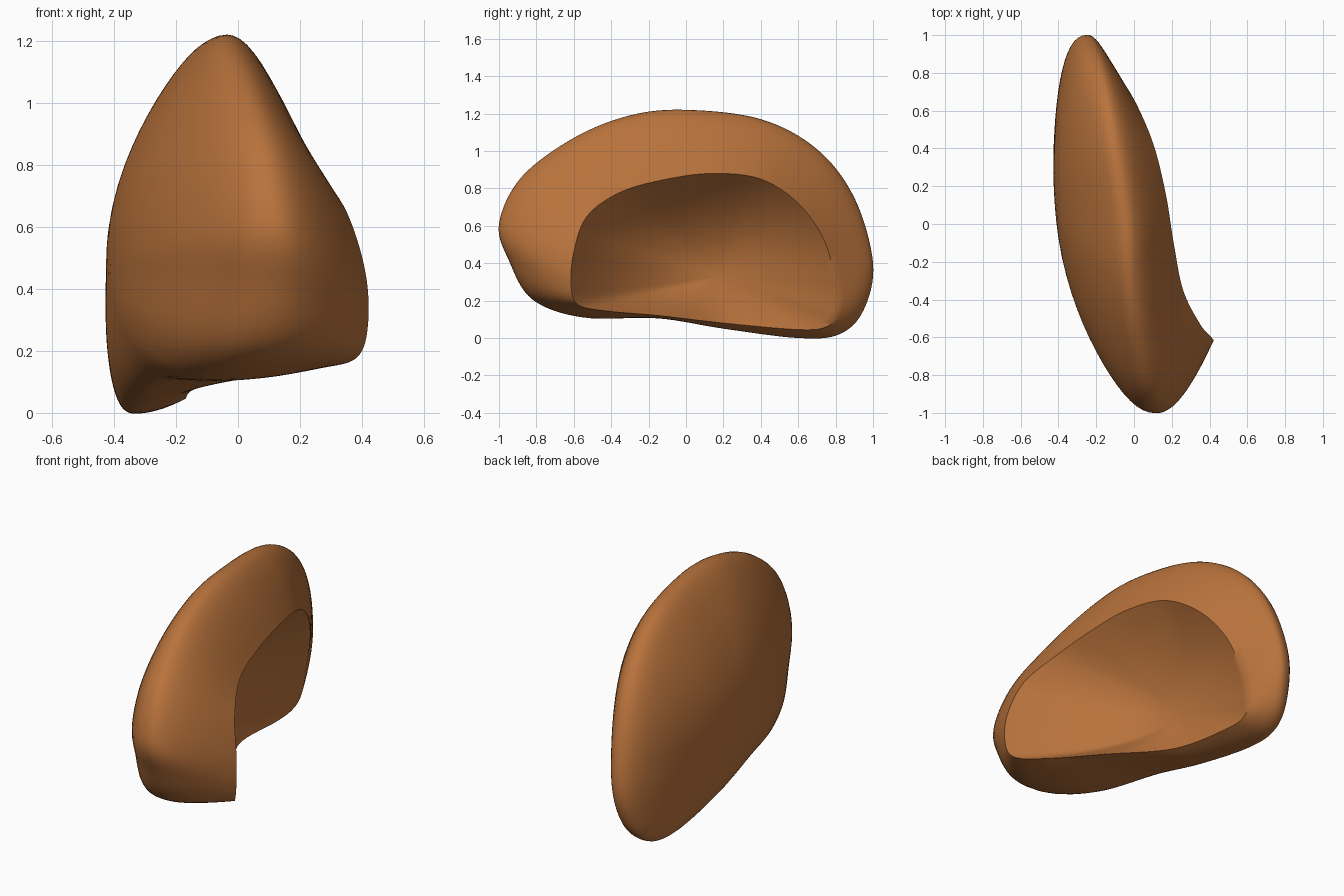
import bpy, bmesh, math
from mathutils import Vector

if "Cube" in bpy.data.objects:
    bpy.data.objects.remove(bpy.data.objects["Cube"])

# Paired control points: outer silhouette (x, y, z) and opening rim (x, y, z)
KEYS = [
    ((-.04, 0, 1.22), (.17, .15, .88)), ((-.10, .40, 1.17), (.11, .40, .85)),
    ((-.15, .70, 1.01), (.03, .60, .72)), ((-.20, .90, .75), (-.05, .74, .52)),
    ((-.24, 1, .40), (-.12, .80, .28)), ((-.28, .95, .15), (-.15, .80, .13)),
    ((-.32, .82, .02), (-.17, .75, .06)), ((-.33, .60, 0), (-.17, .60, .045)),
    ((-.28, .20, .05), (-.13, .20, .08)), ((-.20, -.15, .105), (.08, -.15, .12)),
    ((-.02, -.55, .11), (.27, -.43, .145)), ((.09, -.82, .205), (.385, -.58, .18)),
    ((.13, -.945, .41), (.42, -.615, .29)), ((.12, -1, .61), (.41, -.60, .46)),
    ((.08, -.88, .86), (.35, -.53, .65)), ((.02, -.60, 1.07), (.26, -.35, .78)),
    ((-.02, -.30, 1.19), (.21, -.10, .85)),
]
OUT_POLE = Vector((0, .1, .45))
IN_POLE = Vector((-.19, .18, .33))
STEPS = 8


def smooth_loop(points):
    """Closed Catmull-Rom curve through the points."""
    pts, n, out = [Vector(p) for p in points], len(points), []
    for i in range(n):
        a, b, c, d = (pts[(i + k) % n] for k in (-1, 0, 1, 2))
        for s in range(STEPS):
            t = s / STEPS
            out.append(.5 * (2*b + (c-a)*t + (2*a-5*b+4*c-d)*t*t + (3*b-a-3*c+d)*t**3))
    return out


def shell_x(y, z):
    """Depth of the domed back, sloping toward the front and the top."""
    return -.43 + .12 * min(0, y - .4)**2 + .3 * max(0, z - .5)**2


edge = smooth_loop([k[0] for k in KEYS])
rim = smooth_loop([k[1] for k in KEYS])
rings = []

# Domed outer shell, fuller toward the bottom
for i in range(1, 19):
    s = math.sin(math.pi / 2 * i / 18)
    ring = []
    for c in edge:
        p, e = OUT_POLE.lerp(c, s), 2.6 - .45 * c.z
        p.x = c.x + (shell_x(p.y, p.z) - c.x) * max(0, 1 - s**e)**(1 / e)
        ring.append(p)
    rings.append(ring)

# Rounded band from the silhouette to the opening rim
for i in range(1, 11):
    t = i / 10
    ring = []
    for c, d in zip(edge, rim):
        h = c + Vector(((d.x - c.x) * .44, 0, 0))
        ring.append(c * (1-t)**2 + h * 2*t*(1-t) + d * t*t)
    rings.append(ring)

# Hollow: a shallow bowl that slopes in from the rim
for i in range(1, 16):
    t = i / 16
    ring = []
    for d in rim:
        p = d.lerp(IN_POLE, t)
        p.x = d.x + (IN_POLE.x - d.x) * (1 - (1-t)**2)
        ring.append(p)
    rings.append(ring)

# Skin the rings and close both poles
bm = bmesh.new()
rows = [[bm.verts.new(p) for p in ring] for ring in rings]
n = len(edge)
for a, b in zip(rows, rows[1:]):
    for j in range(n):
        k = (j + 1) % n
        bm.faces.new((a[j], a[k], b[k], b[j]))
back = bm.verts.new((shell_x(OUT_POLE.y, OUT_POLE.z), OUT_POLE.y, OUT_POLE.z))
floor = bm.verts.new(IN_POLE)
for j in range(n):
    k = (j + 1) % n
    bm.faces.new((back, rows[0][k], rows[0][j]))
    bm.faces.new((floor, rows[-1][j], rows[-1][k]))
bmesh.ops.recalc_face_normals(bm, faces=bm.faces)
mesh = bpy.data.meshes.new("hollow_shell")
bm.to_mesh(mesh)
bm.free()
obj = bpy.data.objects.new("hollow_shell", mesh)
bpy.context.collection.objects.link(obj)

mat = bpy.data.materials.new("brown")
mat.diffuse_color = (.48, .17, .045, 1)
mat.use_nodes = True
mat.node_tree.nodes["Principled BSDF"].inputs["Base Color"].default_value = mat.diffuse_color
mesh.materials.append(mat)
bpy.context.view_layer.objects.active = obj
obj.select_set(True)
bpy.ops.object.shade_smooth_by_angle(angle=math.radians(45))
